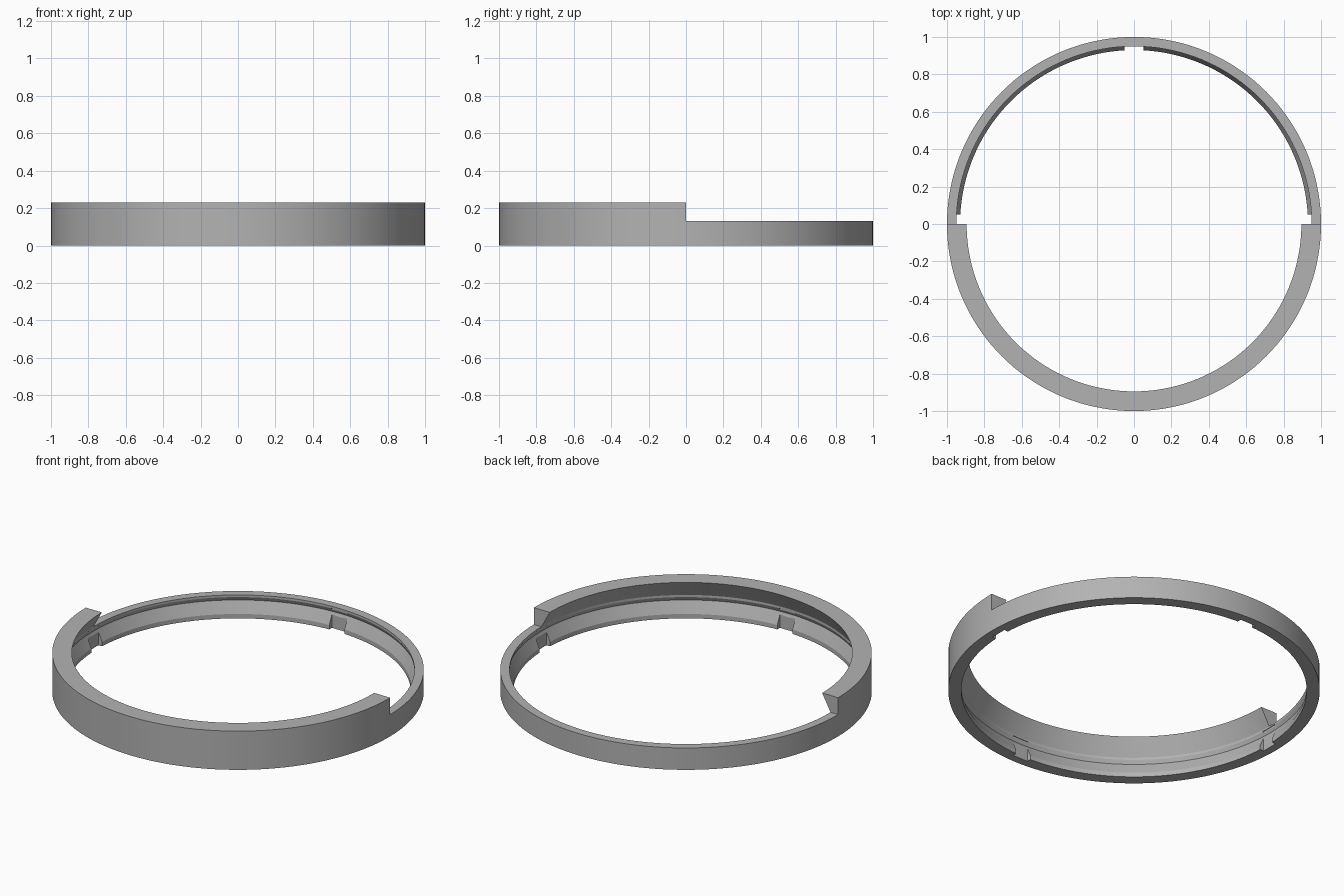
import bpy, bmesh, math
from mathutils import Vector, Matrix

old = bpy.data.objects.get("Cube")
if old:
    bpy.data.objects.remove(old, do_unlink=True)

SEGMENTS = 144
STEP_Z = 0.13       # height of the low back half
NOTCH_R = 0.953     # radius the notches reach out to

# Single grey material
grey = bpy.data.materials.new("plain grey")
grey.use_nodes = True
colour = (0.45, 0.45, 0.45, 1)
grey.diffuse_color = colour
grey.node_tree.nodes["Principled BSDF"].inputs["Base Color"].default_value = colour


def add_object(name, bm):
    bmesh.ops.recalc_face_normals(bm, faces=bm.faces)
    mesh = bpy.data.meshes.new(name)
    bm.to_mesh(mesh)
    bm.free()
    mesh.materials.append(grey)
    obj = bpy.data.objects.new(name, mesh)
    bpy.context.collection.objects.link(obj)
    return obj


def revolve(name, profile):
    bm = bmesh.new()
    verts = [bm.verts.new((r, 0, z)) for r, z in profile]
    edges = [bm.edges.new((v, verts[i - 1])) for i, v in enumerate(verts)]
    bmesh.ops.spin(bm, geom=verts + edges, cent=(0, 0, 0), axis=(0, 0, 1),
                   angle=math.tau, steps=SEGMENTS, use_merge=True)
    bmesh.ops.remove_doubles(bm, verts=bm.verts, dist=1e-5)
    return add_object(name, bm)


def box(name, low, high, turn=0):
    low, high = Vector(low), Vector(high)
    bm = bmesh.new()
    bmesh.ops.create_cube(bm, size=1)
    bmesh.ops.scale(bm, vec=high - low, verts=bm.verts)
    bmesh.ops.translate(bm, vec=(low + high) / 2, verts=bm.verts)
    bmesh.ops.rotate(bm, cent=(0, 0, 0), matrix=Matrix.Rotation(turn, 3, 'Z'), verts=bm.verts)
    return add_object(name, bm)


def cut(target, cutter):
    bpy.context.view_layer.objects.active = target
    mod = target.modifiers.new("cut", 'BOOLEAN')
    mod.operation = 'DIFFERENCE'
    mod.solver = 'EXACT'
    mod.object = cutter
    bpy.ops.object.modifier_apply(modifier=mod.name)
    bpy.data.objects.remove(cutter, do_unlink=True)


# Ring section: outer wall, overhanging lip, V groove and sloped bottom bead
ring = revolve("stepped_ring", [
    (1, 0), (1, 0.23), (0.895, 0.23), (0.95, STEP_Z), (0.95, 0.117),
    (0.961, 0.095), (0.93, 0.026), (0.93, 0)])

# Lower the back half
cut(ring, box("step_cutter", (-2, 0, STEP_Z), (2, 2, 1)))

# Four notches through the bottom bead
for i in range(4):
    cut(ring, box("notch_cutter", (0.8, -0.05, -0.1), (NOTCH_R, 0.05, 0.12), i * math.pi / 2))

# Smooth walls with sharp corners
bpy.ops.object.select_all(action='DESELECT')
ring.select_set(True)
bpy.context.view_layer.objects.active = ring
bpy.ops.object.shade_smooth_by_angle(angle=math.radians(15))
